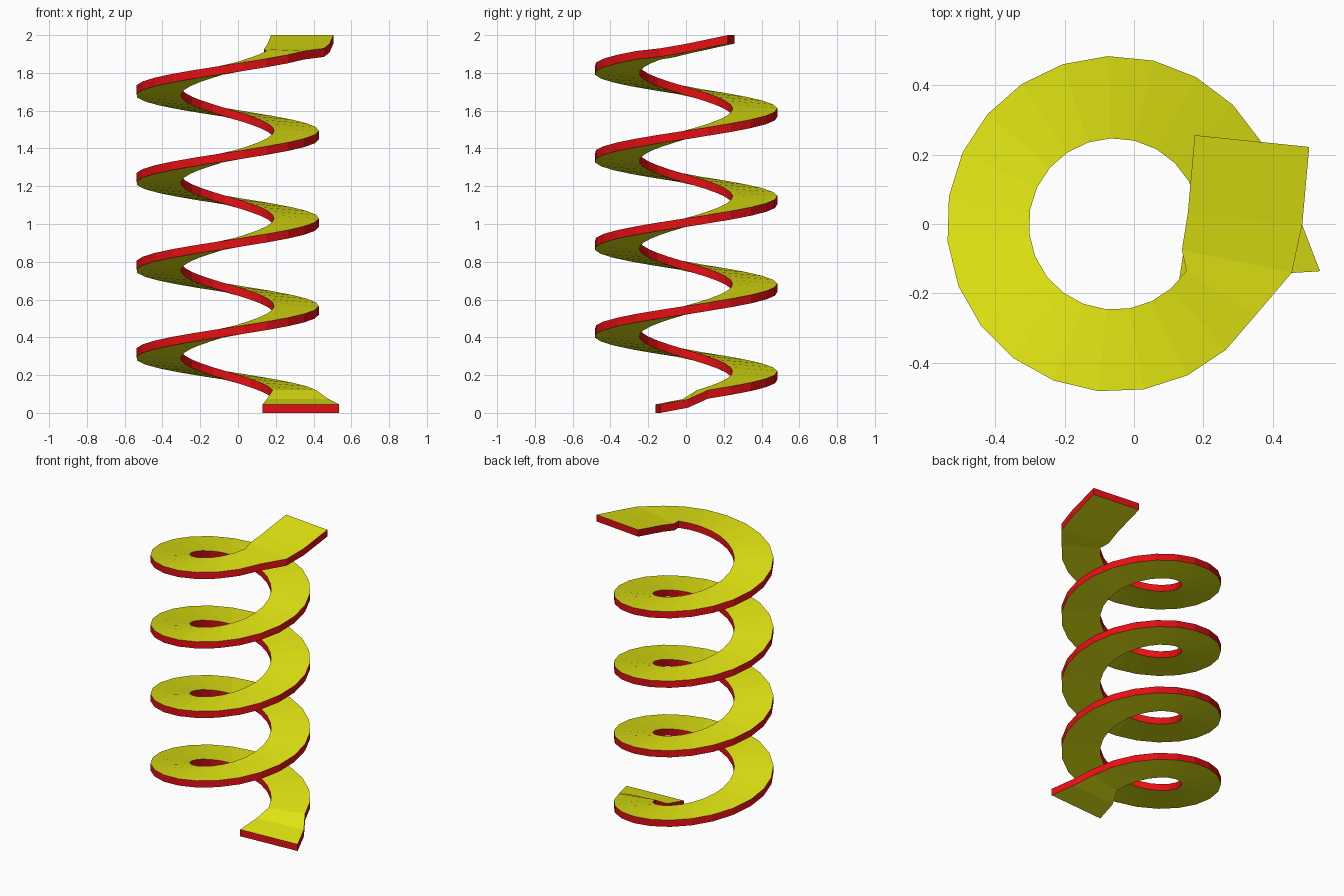
import bpy
import bmesh
from math import sin, cos, radians

cube = bpy.data.objects.get("Cube")
if cube:
    bpy.data.objects.remove(cube, do_unlink=True)


def make_material(name, colour):
    mat = bpy.data.materials.new(name)
    mat.use_nodes = True
    mat.diffuse_color = colour
    mat.node_tree.nodes["Principled BSDF"].inputs["Base Color"].default_value = colour
    return mat


yellow = make_material("yellow", (0.76, 0.79, 0.006, 1))
red = make_material("red", (0.83, 0.005, 0.007, 1))

CENTRE_X, INNER, OUTER = -0.056, 0.247, 0.484
PITCH, BASE_Z, THICK = 0.464, 0.08, 0.045
START, END, STEPS = 14, 1407, 89


def helix_section(degrees):
    """Inner point, outer point and mid height of the ramp at an angle."""
    c, s = cos(radians(degrees)), sin(radians(degrees))
    z = BASE_Z + PITCH * degrees / 360
    return ((CENTRE_X + INNER * c, INNER * s, z),
            (CENTRE_X + OUTER * c, OUTER * s, z))


# Flared lower end, spiral, flared upper end
sections = [((0.13, -0.162, 0.0225), (0.536, -0.136, 0.0225)),
            ((0.152, -0.02, 0.05), (0.48, 0.01, 0.05))]
sections += [helix_section(START + (END - START) * i / STEPS) for i in range(STEPS + 1)]
sections += [((0.138, -0.075, 1.903), (0.455, -0.14, 1.907)),
             ((0.155, 0.03, 1.928), (0.485, 0.0, 1.931)),
             ((0.175, 0.256, 1.9775), (0.505, 0.222, 1.9775))]

# Sweep a rectangular section along the path
bm = bmesh.new()
rings = []
for inner, outer in sections:
    ring = []
    for (x, y, z), side in ((inner, -1), (outer, -1), (outer, 1), (inner, 1)):
        ring.append(bm.verts.new((x, y, z + side * THICK / 2)))
    rings.append(ring)

for a, b in zip(rings, rings[1:]):
    for k in range(4):
        n = (k + 1) % 4
        face = bm.faces.new((a[k], a[n], b[n], b[k]))
        face.material_index = k % 2      # yellow faces above and below, red rims
for ring in (rings[0], rings[-1]):
    bm.faces.new(ring).material_index = 1
bmesh.ops.recalc_face_normals(bm, faces=bm.faces)

mesh = bpy.data.meshes.new("spiral_ramp")
bm.to_mesh(mesh)
bm.free()
mesh.materials.append(yellow)
mesh.materials.append(red)
ramp = bpy.data.objects.new("spiral_ramp", mesh)
bpy.context.collection.objects.link(ramp)
